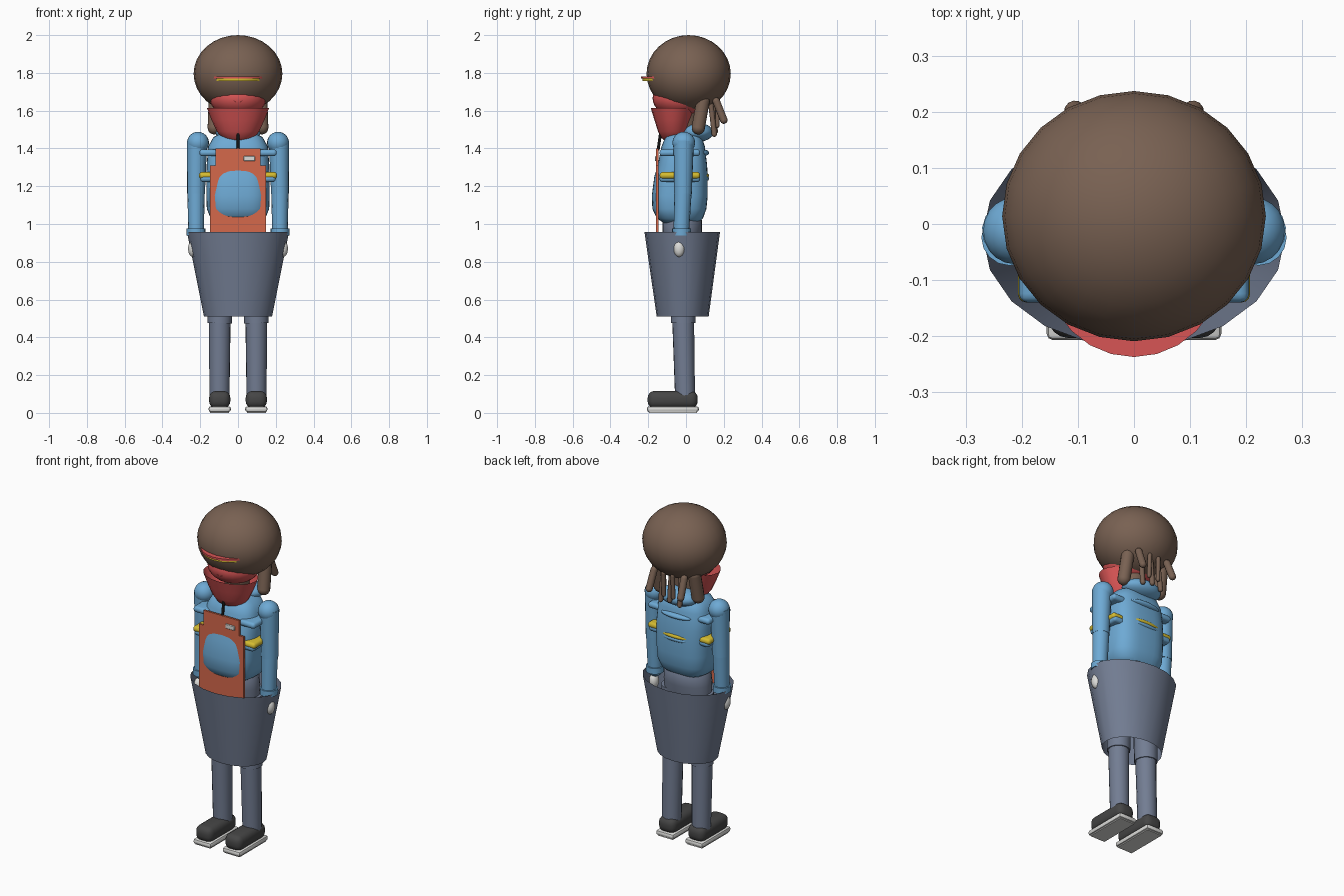
import bpy, bmesh, math
from mathutils import Vector, Matrix

if "Cube" in bpy.data.objects:
    bpy.data.objects.remove(bpy.data.objects["Cube"])


def material(name, r, g, b):
    m = bpy.data.materials.new(name)
    m.use_nodes = True
    m.diffuse_color = (r, g, b, 1)
    bsdf = next(n for n in m.node_tree.nodes if n.type == 'BSDF_PRINCIPLED')
    bsdf.inputs["Base Color"].default_value = (r, g, b, 1)
    return m


BROWN = material("hair brown", .19, .12, .085)
BLUE = material("jacket blue", .155, .40, .66)
SLATE = material("slate grey", .17, .205, .29)
RED = material("scarf red", .68, .09, .09)
ORANGE = material("apron orange", .66, .14, .07)
YELLOW = material("stripe yellow", .66, .50, .03)
WHITE = material("off white", .72, .72, .70)
DARK = material("shoe charcoal", .06, .06, .06)
BLACK = material("strap black", .02, .02, .02)


def finish(name, bm, mat, angle=40):
    bmesh.ops.recalc_face_normals(bm, faces=bm.faces)
    mesh = bpy.data.meshes.new(name)
    bm.to_mesh(mesh)
    bm.free()
    mesh.materials.append(mat)
    ob = bpy.data.objects.new(name, mesh)
    bpy.context.collection.objects.link(ob)
    bpy.ops.object.select_all(action='DESELECT')
    ob.select_set(True)
    bpy.context.view_layer.objects.active = ob
    bpy.ops.object.shade_smooth_by_angle(angle=math.radians(angle))
    return ob


def ellipsoid(name, loc, radii, mat, seg=20):
    bm = bmesh.new()
    bmesh.ops.create_uvsphere(bm, u_segments=seg, v_segments=seg * 2 // 3, radius=1,
                              matrix=Matrix.Translation(loc) @ Matrix.Diagonal((*radii, 1)))
    return finish(name, bm, mat)


def tube(name, a, b, r1, r2, mat, seg=16, rounded=False):
    a, b = Vector(a), Vector(b)
    turn = (b - a).to_track_quat('Z', 'Y').to_matrix().to_4x4()
    bm = bmesh.new()
    bmesh.ops.create_cone(bm, cap_ends=True, segments=seg, radius1=r1, radius2=r2,
                          depth=(b - a).length, matrix=Matrix.Translation((a + b) / 2) @ turn)
    if rounded:
        for p, r in ((a, r1), (b, r2)):
            bmesh.ops.create_uvsphere(bm, u_segments=seg, v_segments=8, radius=r,
                                      matrix=Matrix.Translation(p) @ turn)
    return finish(name, bm, mat)


def box(name, lo, hi, bevel, mat, seg=3):
    lo, hi = Vector(lo), Vector(hi)
    bm = bmesh.new()
    bmesh.ops.create_cube(bm, size=1, matrix=Matrix.Translation((lo + hi) / 2)
                          @ Matrix.Diagonal((*(hi - lo), 1)))
    if bevel:
        bmesh.ops.bevel(bm, geom=bm.edges[:], offset=bevel, segments=seg,
                        profile=.5, affect='EDGES')
    return finish(name, bm, mat)


def loft(name, rings, mat, power=2, seg=24, caps=True):
    """Rings are (z, half width, front y, back y); power squares the section."""
    bm = bmesh.new()
    loops = []
    for z, hx, front, back in rings:
        loop = []
        for i in range(seg):
            c, s = (f(math.tau * i / seg) for f in (math.cos, math.sin))
            x = math.copysign(abs(c) ** (2 / power), c) * hx
            y = math.copysign(abs(s) ** (2 / power), s) * (back - front) / 2
            loop.append(bm.verts.new((x, y + (front + back) / 2, z)))
        loops.append(loop)
    for low, high in zip(loops, loops[1:]):
        for i in range(seg):
            j = (i + 1) % seg
            bm.faces.new((low[i], low[j], high[j], high[i]))
    if caps:
        bm.faces.new(loops[0])
        bm.faces.new(loops[-1])
    return finish(name, bm, mat)


# Torso, hips and open skirt
loft("jacket_torso", [(1.0, .10, -.11, .06), (1.03, .145, -.155, .09), (1.08, .165, -.178, .108),
                      (1.15, .168, -.181, .115), (1.25, .168, -.168, .115), (1.31, .166, -.15, .112),
                      (1.41, .158, -.13, .10), (1.46, .13, -.11, .085), (1.49, .07, -.07, .05)],
     BLUE, power=3, seg=36)
loft("hips", [(.82, .14, -.10, .06), (.95, .145, -.125, .085), (1.02, .135, -.125, .085),
              (1.05, .11, -.1, .06)], SLATE)
loft("skirt", [(.51, .18, -.155, .12), (.957, .27, -.22, .18)], SLATE, seg=20, caps=False)

# Apron with its bib, tag and neck strap
bm = bmesh.new()
outline = [(.148, .90), (.148, 1.31), (.118, 1.31), (.118, 1.40)]
outline += [(-x, z) for x, z in reversed(outline)]
face = bm.faces.new([bm.verts.new((x, -.158, z)) for x, z in outline])
new = bmesh.ops.extrude_face_region(bm, geom=[face])["geom"]
bmesh.ops.translate(bm, vec=(0, .012, 0), verts=[v for v in new if isinstance(v, bmesh.types.BMVert)])
finish("apron", bm, ORANGE)
box("apron_tag", (.03, -.164, 1.333), (.09, -.155, 1.36), .003, WHITE, 1)
tube("neck_strap", (0, -.148, 1.39), (0, -.135, 1.48), .008, .008, BLACK, 8)

# Jacket bands: side pads and a low swelling on the back
for label, z, mat, reach in (("upper", 1.377, BLUE, .205), ("lower", 1.24, BLUE, .20),
                             ("bright", 1.257, YELLOW, .207)):
    for side, s in (("left", 1), ("right", -1)):
        x1, x2 = sorted((s * .10, s * reach))
        box(f"{label}_band_{side}", (x1, -.14, z - .018), (x2, .075, z + .018), .016, mat)
    ellipsoid(f"{label}_band_back", (0, .09, z), (.10, .032, .018), mat)

# Limbs on both sides
for side, s in (("left", 1), ("right", -1)):
    ellipsoid(f"shoulder_{side}", (s * .212, -.012, 1.43), (.058, .06, .058), BLUE)
    tube(f"upper_arm_{side}", (s * .217, -.012, 1.44), (s * .222, -.016, 1.16), .054, .047, BLUE)
    tube(f"forearm_{side}", (s * .222, -.016, 1.17), (s * .222, -.025, .95), .046, .041, BLUE, rounded=True)
    tube(f"cuff_{side}", (s * .222, -.024, .94), (s * .222, -.024, .975), .05, .05, BLUE)
    ellipsoid(f"hand_{side}", (s * .238, -.036, .87), (.027, .03, .045), WHITE, 14)
    tube(f"thigh_{side}", (s * .097, -.015, .475), (s * .09, -.015, .90), .064, .07, SLATE)
    tube(f"shin_{side}", (s * .098, -.005, .08), (s * .097, -.015, .49), .053, .058, SLATE)
    box(f"shoe_{side}", (s * .097 - .056, -.203, .025), (s * .097 + .056, .062, .116), .036, DARK, 4)
    box(f"sole_{side}", (s * .097 - .059, -.207, .005), (s * .097 + .059, .068, .035), .012, WHITE, 2)
    box(f"sole_tread_{side}", (s * .097 - .05, -.195, 0), (s * .097 + .05, .058, .01), 0, WHITE)

# Head, face and scarf
ellipsoid("hair", (0, .014, 1.795), (.235, .223, .205), BROWN, 24)
ellipsoid("face", (0, -.035, 1.665), (.15, .142, .10), RED, 24)
loft("scarf", [(1.44, .05, -.11, -.02), (1.455, .085, -.13, .0), (1.49, .112, -.148, .012),
               (1.55, .14, -.167, .03), (1.615, .165, -.187, .048)], RED, seg=20, caps=False)
tube("neck", (0, -.01, 1.44), (0, -.01, 1.65), .07, .07, BROWN)
ellipsoid("hood", (0, .06, 1.485), (.12, .085, .05), BLUE)

# Small nose ring arc
for i in range(8):
    a, b = (math.pi * (1 + k / 8) for k in (i, i + 1))
    tube(f"nose_arc_{i + 1}", (.026 * math.cos(a), -.168, 1.668 + .026 * math.sin(a)),
         (.026 * math.cos(b), -.168, 1.668 + .026 * math.sin(b)), .005, .005, RED, 8)

# Cap brim with its yellow underside
for name, z, r, mat in (("brim", 1.775, .157, RED), ("brim_underside", 1.763, .150, YELLOW)):
    tube(name, (0, -.08, z - .006), (0, -.08, z + .006), r, r, mat, 24)

# Hair locks hanging at the back: x, top y, bottom y, bottom z, radius
for i, (x, y1, y2, z, r) in enumerate([(.12, .09, .065, 1.51, .036), (-.12, .09, .065, 1.51, .036),
                                       (.06, .13, .15, 1.475, .014), (-.06, .13, .15, 1.475, .014),
                                       (0, .14, .155, 1.49, .014), (.10, .16, .20, 1.55, .02),
                                       (-.10, .16, .20, 1.55, .02), (.03, .17, .165, 1.52, .012),
                                       (-.03, .17, .165, 1.52, .012)]):
    tube(f"hair_lock_{i + 1}", (x, y1, 1.65), (x * 1.05, y2, z), r, r, BROWN, 12, rounded=True)
